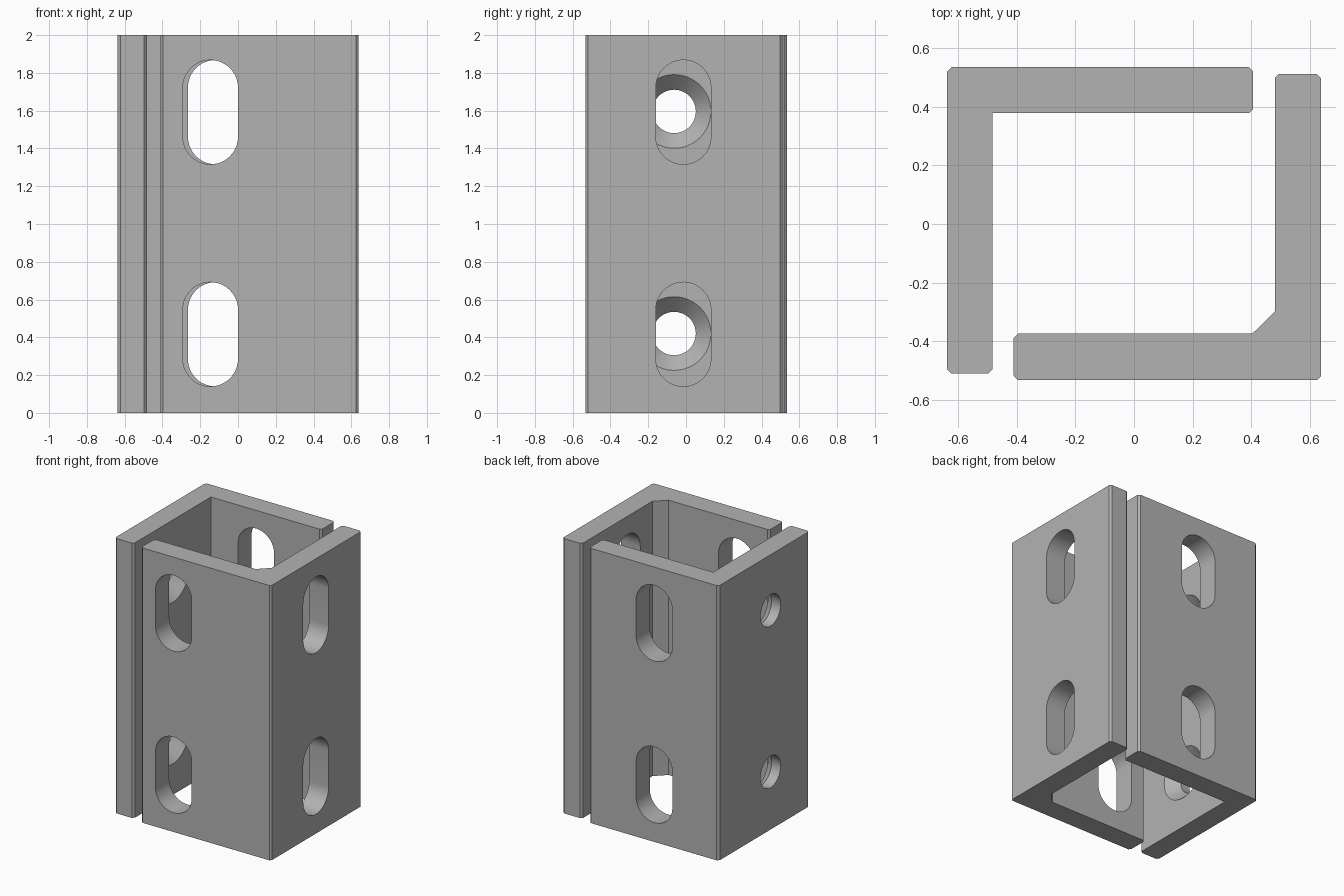
import bpy, bmesh
from math import cos, sin, pi, radians
from mathutils import Matrix, Vector

cube = bpy.data.objects.get("Cube")
if cube:
    bpy.data.objects.remove(cube, do_unlink=True)

steel = bpy.data.materials.new("plain grey steel")
steel.use_nodes = True
GREY = (0.45, 0.45, 0.45, 1)
steel.diffuse_color = GREY
steel.node_tree.nodes["Principled BSDF"].inputs["Base Color"].default_value = GREY

HEIGHT = 2.0
ROWS = (0.416, 1.592)


def loft(name, rings):
    """Closed solid through matching rings of points."""
    bm = bmesh.new()
    loops = [[bm.verts.new(p) for p in ring] for ring in rings]
    bm.faces.new(loops[0])
    bm.faces.new(loops[-1])
    n = len(loops[0])
    for a, b in zip(loops, loops[1:]):
        for i in range(n):
            j = (i + 1) % n
            bm.faces.new((a[i], a[j], b[j], b[i]))
    bmesh.ops.recalc_face_normals(bm, faces=bm.faces)
    mesh = bpy.data.meshes.new(name)
    bm.to_mesh(mesh)
    bm.free()
    mesh.materials.append(steel)
    obj = bpy.data.objects.new(name, mesh)
    bpy.context.collection.objects.link(obj)
    return obj


def bracket(name, outline):
    return loft(name, [[(x, y, z) for x, y in outline] for z in (0, HEIGHT)])


def capsule(radius, straight, steps=24):
    """Upright rounded slot outline; a circle when straight is 0."""
    pts = []
    for side in (1, -1):
        count = steps + 1 if straight else steps
        for i in range(count):
            a = pi * i / steps
            pts.append((side * radius * cos(a), side * (radius * sin(a) + straight)))
    return pts


def cutter(axis, centre, sections):
    """Hole along x or y; sections are (depth, radius, half straight)."""
    rings = []
    for depth, radius, straight in sections:
        ring = []
        for u, z in capsule(radius, straight):
            p = (depth, u, z) if axis == "x" else (u, depth, z)
            ring.append(Vector(p) + Vector(centre))
        rings.append(ring)
    return loft("hole_cutter", rings)


def cut(obj, cutters):
    for c in cutters:
        c.hide_render = True
        mod = obj.modifiers.new("hole", "BOOLEAN")
        mod.operation = "DIFFERENCE"
        mod.solver = "EXACT"
        mod.object = c
    bpy.ops.object.select_all(action="DESELECT")
    obj.select_set(True)
    bpy.context.view_layer.objects.active = obj
    for mod in list(obj.modifiers):
        bpy.ops.object.modifier_apply(modifier=mod.name)
    for c in cutters:
        bpy.data.objects.remove(c, do_unlink=True)
    bpy.ops.object.shade_smooth_by_angle(angle=radians(30))


# Angle with the back and right-hand (-x) walls
rear = bracket("rear_angle", [
    (-0.637, -0.495), (-0.622, -0.51), (-0.498, -0.51), (-0.483, -0.495),
    (-0.483, 0.378), (0.392, 0.378), (0.406, 0.392), (0.406, 0.52),
    (0.392, 0.535), (-0.622, 0.535), (-0.637, 0.52)])

# Angle with the front and +x walls, with an inner corner fillet
front = bracket("front_angle", [
    (-0.41, -0.517), (-0.396, -0.532), (0.625, -0.532), (0.637, -0.52),
    (0.637, 0.497), (0.622, 0.512), (0.494, 0.512), (0.48, 0.497),
    (0.48, -0.298), (0.403, -0.374), (-0.396, -0.374), (-0.41, -0.388)])

# Upright slots, and round holes countersunk from the inside
SLOT = [(-0.15, 0.146, 0.13), (0.15, 0.146, 0.13)]
COUNTERSUNK = [(-0.25, 0.115, 0), (-0.08, 0.115, 0), (0, 0.195, 0), (0.05, 0.195, 0)]
front_holes, rear_holes = [], []
for z in ROWS:
    front_holes.append(cutter("y", (-0.146, -0.453, z), SLOT))
    front_holes.append(cutter("x", (0.558, -0.014, z), SLOT))
    rear_holes.append(cutter("y", (-0.119, 0.456, z), SLOT))
    rear_holes.append(cutter("x", (-0.483, -0.063, z + 0.004), COUNTERSUNK))
cut(front, front_holes)
cut(rear, rear_holes)
